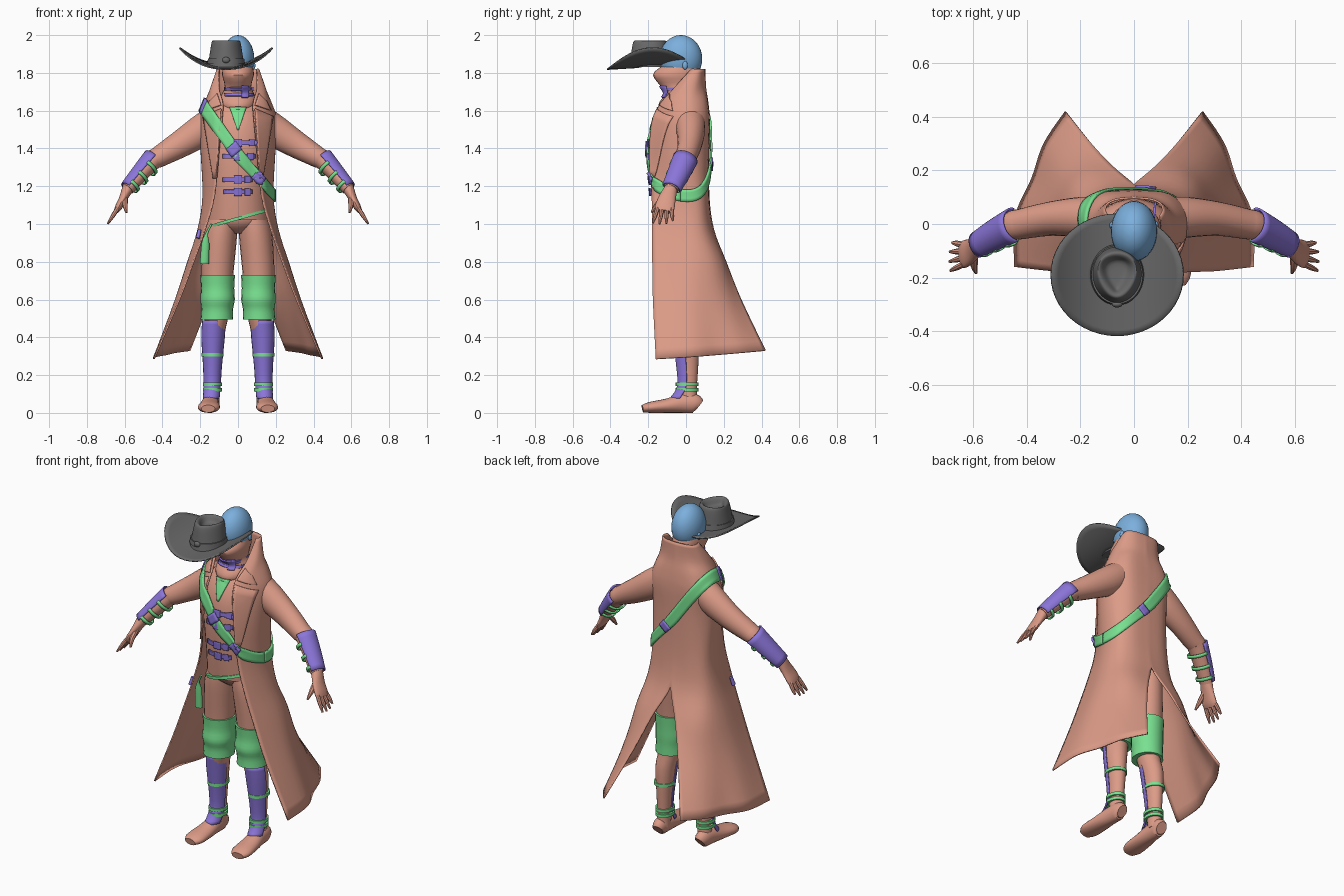
import bpy, bmesh
from math import sin, cos, pi, radians
from mathutils import Vector
from mathutils.bvhtree import BVHTree

if "Cube" in bpy.data.objects:
    bpy.data.objects.remove(bpy.data.objects["Cube"])

Y, Z = Vector((0, 1, 0)), Vector((0, 0, 1))
DOWN = -Z
parts, trees = [], []


def material(name, rgb):
    m = bpy.data.materials.new(name)
    m.use_nodes = True
    m.diffuse_color = (*rgb, 1)
    m.node_tree.nodes["Principled BSDF"].inputs["Base Color"].default_value = (*rgb, 1)
    return m


SALMON = material("salmon cloth", (.72, .33, .245))
PURPLE = material("purple leather", (.26, .18, .7))
GREEN = material("green fabric", (.19, .75, .28))
BLUE = material("blue skin", (.2, .43, .72))
GREY = material("grey felt", (.14, .14, .14))


def smooth(pts, n):
    """Upsample a list of points with a spline through all of them."""
    out = []
    for i in range(len(pts) - 1):
        quad = [pts[max(i - 1, 0)], pts[i], pts[i + 1], pts[min(i + 2, len(pts) - 1)]]
        for k in range(n):
            t = k / n
            out.append([.5 * (2 * b + (c - a) * t + (2 * a - 5 * b + 4 * c - d) * t * t
                              + (3 * b - a - 3 * c + d) * t ** 3) for a, b, c, d in zip(*quad)])
    return out + [list(pts[-1])]


def grid(name, rows, mat, closed=False, caps=True, thick=0, mirror=False):
    """Skin rows of points; closed rows may be capped at both ends."""
    bm = bmesh.new()
    vs = [[bm.verts.new(p) for p in r] for r in rows]
    for a, b in zip(vs, vs[1:]):
        for j in range(len(a) if closed else len(a) - 1):
            k = (j + 1) % len(a)
            bm.faces.new((a[j], a[k], b[k], b[j]))
    if closed and caps:
        bm.faces.new(vs[0])
        bm.faces.new(vs[-1])
    bmesh.ops.recalc_face_normals(bm, faces=bm.faces)
    me = bpy.data.meshes.new(name)
    bm.to_mesh(me)
    bm.free()
    me.materials.append(mat)
    ob = bpy.data.objects.new(name, me)
    bpy.context.collection.objects.link(ob)
    if mirror:
        ob.modifiers.new("Mirror", "MIRROR").merge_threshold = .001
    if thick:
        s = ob.modifiers.new("Solidify", "SOLIDIFY")
        s.thickness, s.offset = thick, 0
    parts.append(ob)
    return ob


def sweep(name, rows, mat, arc=None, axis=None, ref=Y, seg=20, n=3, thick=0, mirror=False):
    """Elliptical sections (x, y, z, rx, ry) along a path; arc = (middle, half) in degrees."""
    pts = smooth(rows, n)
    rings = []
    for i, p in enumerate(pts):
        a, b = pts[max(i - 1, 0)], pts[min(i + 1, len(pts) - 1)]
        t = axis or (Vector(b[:3]) - Vector(a[:3])).normalized()
        u = t.cross(ref).normalized()
        v = u.cross(t).normalized()
        if arc:
            angles = [radians(arc[0] + arc[1] * (2 * k / seg - 1)) for k in range(seg + 1)]
        else:
            angles = [2 * pi * k / seg for k in range(seg)]
        rings.append([Vector(p[:3]) + u * p[3] * cos(q) + v * p[4] * sin(q) for q in angles])
    return grid(name, rings, mat, not arc, thick=thick, mirror=mirror)


def solid(*obs):
    bpy.context.view_layer.update()
    deps = bpy.context.evaluated_depsgraph_get()
    trees.extend(BVHTree.FromObject(o, deps) for o in obs)


def hit(origin, direction, lift):
    """Nearest clothed surface point, raised by lift."""
    found = [h for h in (t.ray_cast(origin, direction) for t in trees) if h[0]]
    if not found:
        return origin + direction * .5
    return min(found, key=lambda h: h[3])[0] - direction * lift


def patch(name, corners, mat, lift=.006, thick=.008, mirror=False, n=8):
    """Four-cornered plate (x, z corners) laid onto the front of the clothes."""
    a, b, c, d = [Vector((x, -1, z)) for x, z in corners]
    rows = [[hit(a.lerp(b, i / n).lerp(d.lerp(c, i / n), j / n), Y, lift)
             for i in range(n + 1)] for j in range(n + 1)]
    return grid(name, rows, mat, thick=thick, mirror=mirror)


def bar(name, x0, x1, z, half, lift):
    patch(name, [(x0, z + half), (x1, z + half), (x1, z - half), (x0, z - half)], PURPLE, lift=lift)


def ball(name, centre, radii, mat, mirror=False):
    c = Vector(centre)
    rows = [(c.x, c.y, c.z + radii[2] * cos(q), radii[0] * sin(q), radii[1] * sin(q))
            for q in (pi * (k + .1) / 16.2 for k in range(17))]
    return sweep(name, rows, mat, axis=DOWN, n=1, seg=32, mirror=mirror)


# Long coat: half sections from the front edge to the back centre, split tails below
sections = [
    (.285, (.445, -.16), (.44, .03), (.38, .17), (.335, .3), (.255, .42)),
    (.6, (.31, -.175), (.33, 0), (.295, .13), (.24, .22), (.15, .29)),
    (.8, (.235, -.178), (.265, 0), (.24, .12), (.175, .185), (.075, .21)),
    (.97, (.175, -.18), (.21, -.02), (.195, .08), (.12, .13), (0, .145)),
    (1.15, (.125, -.18), (.178, -.05), (.176, .06), (.11, .11), (0, .12)),
    (1.4, (.1, -.185), (.18, -.08), (.19, .03), (.12, .105), (0, .12)),
    (1.55, (.085, -.175), (.175, -.08), (.2, .03), (.13, .11), (0, .122)),
    (1.64, (.08, -.13), (.145, -.08), (.175, .02), (.12, .1), (0, .115)),
    (1.72, (.1, -.06), (.138, -.02), (.136, .045), (.08, .09), (0, .103)),
    (1.82, (.098, .03), (.108, .05), (.1, .075), (.065, .092), (0, .098))]
table = [smooth([(x, y, z + (.045 * i / 4 if z < .3 else 0)) for i, (x, y) in enumerate(pts)], 5)
         for z, *pts in sections]
columns = [smooth(col, 4) for col in zip(*table)]
coat = grid("long_coat", [[(max(x, 0), y, z) for x, y, z in c] for c in columns],
            SALMON, thick=.008, mirror=True)

# Vest, trousers and sleeves
vest = sweep("vest", [(0, -.03, 1.02, .16, .135), (0, -.04, 1.15, .155, .14), (0, -.05, 1.35, .165, .145),
                      (0, -.045, 1.5, .165, .14), (0, -.03, 1.6, .14, .115), (0, -.02, 1.66, .08, .08)],
             SALMON, axis=Z, seg=32)
sweep("trouser_seat", [(0, -.02, 1.06, .155, .13), (0, -.02, 1.02, .163, .125),
                       (0, -.02, .985, .13, .105), (0, -.015, .95, .05, .065)], SALMON, axis=DOWN)
sweep("trouser_legs", [(.078, -.02, 1.04, .075, .11), (.092, -.02, .95, .088, .112), (.108, -.02, .75, .085, .09),
                       (.11, -.02, .6, .075, .08), (.115, -.015, .5, .062, .07), (.13, .002, .4, .056, .068),
                       (.133, .01, .25, .043, .055), (.135, .012, .12, .038, .045), (.138, .02, .05, .04, .043)],
      SALMON, axis=DOWN, mirror=True)
arms = sweep("sleeves", [(.13, .02, 1.545, .08, .08), (.2, .025, 1.49, .084, .076), (.31, .02, 1.42, .071, .064),
                         (.42, 0, 1.355, .056, .057), (.46, -.01, 1.328, .05, .054), (.585, -.08, 1.185, .034, .04)],
             SALMON, mirror=True)

# Face scarf and head
scarf = sweep("face_scarf", [(0, -.03, 1.835, .078, .1), (0, -.045, 1.79, .084, .13), (0, -.035, 1.73, .07, .1),
                             (0, -.025, 1.69, .085, .085), (0, -.03, 1.65, .102, .108),
                             (0, -.04, 1.615, .09, .105), (0, -.04, 1.58, .06, .07)], SALMON, axis=DOWN, seg=28)
ball("head", (0, -.027, 1.875), (.086, .113, .125), BLUE)
ball("ears", (.083, -.005, 1.84), (.009, .014, .022), BLUE, mirror=True)
solid(coat, vest, arms, scarf)

# Lapels, shirt front and clasps
lapels = patch("lapels", [(.09, 1.61), (.185, 1.57), (.13, 1.24), (.115, 1.24)], SALMON, mirror=True)
patch("collar_leaves", [(.11, 1.69), (.15, 1.65), (.175, 1.6), (.09, 1.63)], SALMON, mirror=True)
patch("shirt_front", [(-.045, 1.62), (.045, 1.62), (.005, 1.5), (-.005, 1.5)], GREEN)
for z, x0, x1 in ((1.43, -.03, .1), (1.358, -.08, .09), (1.235, -.08, .075), (1.17, -.075, .075)):
    bar("clasp_strap", x0, x1, z, .012, .006)
    bar("clasp_buckle", -.022, .022, z, .021, .011)
    bar("clasp_end", x1 - .04, x1 - .01, z, .018, .011)
bar("scarf_strap", -.07, .08, 1.715, .008, .006)
bar("scarf_strap", -.07, .08, 1.685, .008, .006)
bar("scarf_buckle", .02, .055, 1.7, .03, .01)
solid(lapels)


# Shoulder strap running right round the body, narrower at the hip, with buckles
def strap(name, start, end, width, lift, mat, steps):
    centre, normal = Vector((0, -.03, 1.365)), Vector((1.25, 0, 1)).normalized()
    rows = []
    for i in range(steps + 1):
        q = radians(start + (end - start) * i / steps)
        d = Vector((cos(q), sin(q), .15 * abs(cos(q)) - 1.25 * cos(q))).normalized()
        w = width * (1 - .35 * max(cos(q), 0))
        rows.append([hit(centre + normal * w * k + d * .6, -d, lift) for k in (-.5, -.25, 0, .25, .5)])
    for _ in range(2):
        rows = [rows[0]] + [[(a + b * 2 + c) / 4 for a, b, c in zip(*trio)]
                            for trio in zip(rows, rows[1:], rows[2:])] + [rows[-1]]
    grid(name, rows, mat, thick=.01)


strap("shoulder_strap", 0, 360, .064, .011, GREEN, 72)
for q in (-97, -55, 75, 188):
    strap("strap_buckle", q - 5, q + 5, .068, .018, PURPLE, 4)

# Belt and hip gear
sweep("belt", [(.004, -.03, 1.022, .172, .146), (0, -.03, 1.038, .172, .146)], GREEN,
      axis=Vector((-.28, 0, 1)).normalized(), seg=32, n=1)
sweep("hip_pouch", [(-.14, -.15, 1.0, .006, .006), (-.165, -.14, .95, .007, .006),
                    (-.172, -.13, .9, .02, .014), (-.178, -.12, .79, .024, .016)], GREEN)
sweep("hip_handle", [(-.203, -.14, .97, .009, .01), (-.213, -.15, .925, .011, .012)], PURPLE, seg=10)

# Knee cuffs, shin guards and ankle bands
sweep("knee_cuffs", [(.108, -.02, .73, .092, .1), (.108, -.02, .66, .088, .095), (.108, -.025, .6, .091, .098),
                     (.11, -.02, .55, .084, .09), (.112, -.02, .495, .086, .09)], GREEN, axis=DOWN, mirror=True)
sweep("shin_guards", [(.127, -.008, .49, .06, .074), (.132, .002, .4, .06, .071), (.135, .01, .25, .048, .059),
                      (.137, .008, .14, .043, .052), (.142, -.025, .075, .042, .06)], PURPLE,
      arc=(-90, 82), axis=DOWN, thick=.006, mirror=True)
for z, r in ((.308, .057), (.152, .05), (.122, .05)):
    sweep("leg_bands", [(.135, .006, z + .009, r, r + .011), (.135, .006, z - .009, r, r + .011)],
          GREEN, axis=DOWN, n=1, mirror=True)

# Shoes
sweep("shoes", [(.14, .068, .038, .03, .036), (.142, .045, .05, .04, .05), (.145, -.02, .05, .045, .05),
                (.15, -.1, .038, .054, .038), (.155, -.19, .029, .058, .029), (.158, -.23, .022, .036, .02)],
      SALMON, ref=Z, mirror=True)

# Forearm guards on the outside, tie bands across the inside
sweep("arm_guards", [(.443, -.003, 1.345, .06, .064), (.515, -.04, 1.265, .05, .057), (.582, -.078, 1.188, .041, .048)],
      PURPLE, arc=(10, 92), thick=.008, mirror=True)
for x, y, z, r in ((.475, -.02, 1.31, .058), (.52, -.043, 1.26, .053), (.56, -.066, 1.213, .047)):
    sweep("arm_bands", [(x, y, z, r, r + .004), (x + .011, y - .006, z - .013, r, r + .004)],
          GREEN, arc=(190, 95), n=1, thick=.008, mirror=True)

# Hands
sweep("palms", [(.58, -.077, 1.195, .032, .034), (.608, -.1, 1.135, .022, .046),
                (.632, -.112, 1.09, .019, .052), (.645, -.117, 1.068, .013, .047)], SALMON, mirror=True)
for i, reach in enumerate((.93, 1, .97, .8)):
    off = .024 * (i - 1.5)
    base, tip = Vector((.636, -.114 + off, 1.085)), Vector((.69, -.122 + off * 1.5, 1.0))
    mid, end = base.lerp(tip, .5), base.lerp(tip, reach)
    sweep("fingers", [(*base, .012, .012), (*mid, .011, .011), (*end, .005, .005)], SALMON, seg=8, mirror=True)
sweep("thumbs", [(.598, -.115, 1.14, .016, .016), (.598, -.155, 1.1, .014, .014), (.59, -.182, 1.06, .006, .006)],
      SALMON, seg=8, mirror=True)


# Wide hat, upturned at the sides, with a pinched and dented crown
def hat_ring(rx, ry, z, pinch=0, curl=0):
    ring = []
    for k in range(48):
        q = 2 * pi * k / 48
        x, y = rx * cos(q) * (1 + pinch * sin(q)), ry * sin(q)
        ring.append((x - .063, y - .19, z + curl * (.06 * y + .1 * abs(x / .247) ** 2.3)))
    return ring


grid("hat_brim", [hat_ring(.247 * r, .229 * r, 1.833, curl=1) for r in (.3, .45, .6, .75, .9, 1)],
     GREY, closed=True, caps=False, thick=.007)
crown = smooth([(.098, .112, 1.83, 0), (.09, .103, 1.88, .05), (.078, .093, 1.95, .15), (.07, .083, 1.97, .25),
                (.055, .068, 1.963, .4), (.035, .052, 1.935, .5), (.012, .02, 1.93, .5)], 3)
grid("hat_crown", [hat_ring(*row) for row in crown], GREY, closed=True)
grid("hat_band", [hat_ring(.1, .114, 1.85), hat_ring(.096, .109, 1.875)], GREY, closed=True)
ball("hat_buckle", (-.063, -.3, 1.868), (.02, .012, .016), GREY)

# Smooth shading with crisp edges
bpy.ops.object.select_all(action="DESELECT")
for ob in parts:
    ob.select_set(True)
bpy.context.view_layer.objects.active = parts[0]
bpy.ops.object.shade_smooth_by_angle(angle=radians(40))
